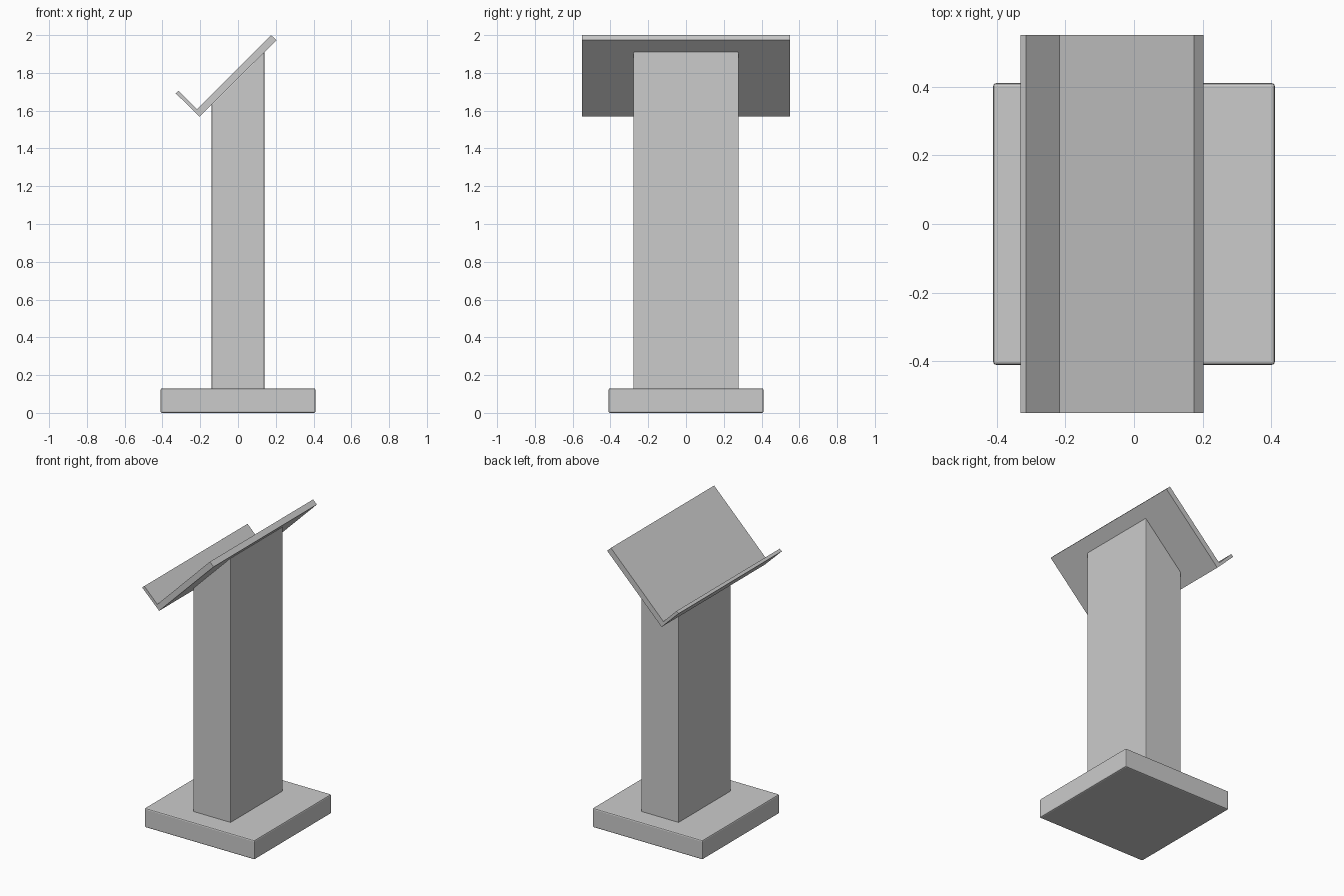
import bpy, bmesh

if "Cube" in bpy.data.objects:
    bpy.data.objects.remove(bpy.data.objects["Cube"])


def extruded(name, profile, half_width, bevel=0.0):
    """Extrude an x-z outline symmetrically along y, with optional softened edges."""
    bm = bmesh.new()
    face = bm.faces.new([bm.verts.new((x, -half_width, z)) for x, z in profile])
    ext = bmesh.ops.extrude_face_region(bm, geom=[face])
    verts = [v for v in ext["geom"] if isinstance(v, bmesh.types.BMVert)]
    bmesh.ops.translate(bm, verts=verts, vec=(0, 2 * half_width, 0))
    bmesh.ops.recalc_face_normals(bm, faces=bm.faces[:])
    mesh = bpy.data.meshes.new(name)
    bm.to_mesh(mesh)
    bm.free()
    obj = bpy.data.objects.new(name, mesh)
    bpy.context.collection.objects.link(obj)
    if bevel:
        mod = obj.modifiers.new("soft_edges", "BEVEL")
        mod.width = bevel
        mod.segments = 2
    return obj


# Square foot plate
extruded("base", [(-0.41, 0), (0.41, 0), (0.41, 0.13), (-0.41, 0.13)], 0.41, 0.008)

# Column, cut at 45 degrees to meet the reading surface
extruded("column", [(-0.14, 0.12), (0.14, 0.12), (0.14, 1.912), (-0.14, 1.632)], 0.279, 0.004)

# Slanted reading board with its thinner book-stop lip
extruded("reading_board", [(-0.203, 1.568), (0.203, 1.973), (0.175, 2.0),
                           (-0.217, 1.608), (-0.314, 1.705), (-0.33, 1.692)], 0.55)
